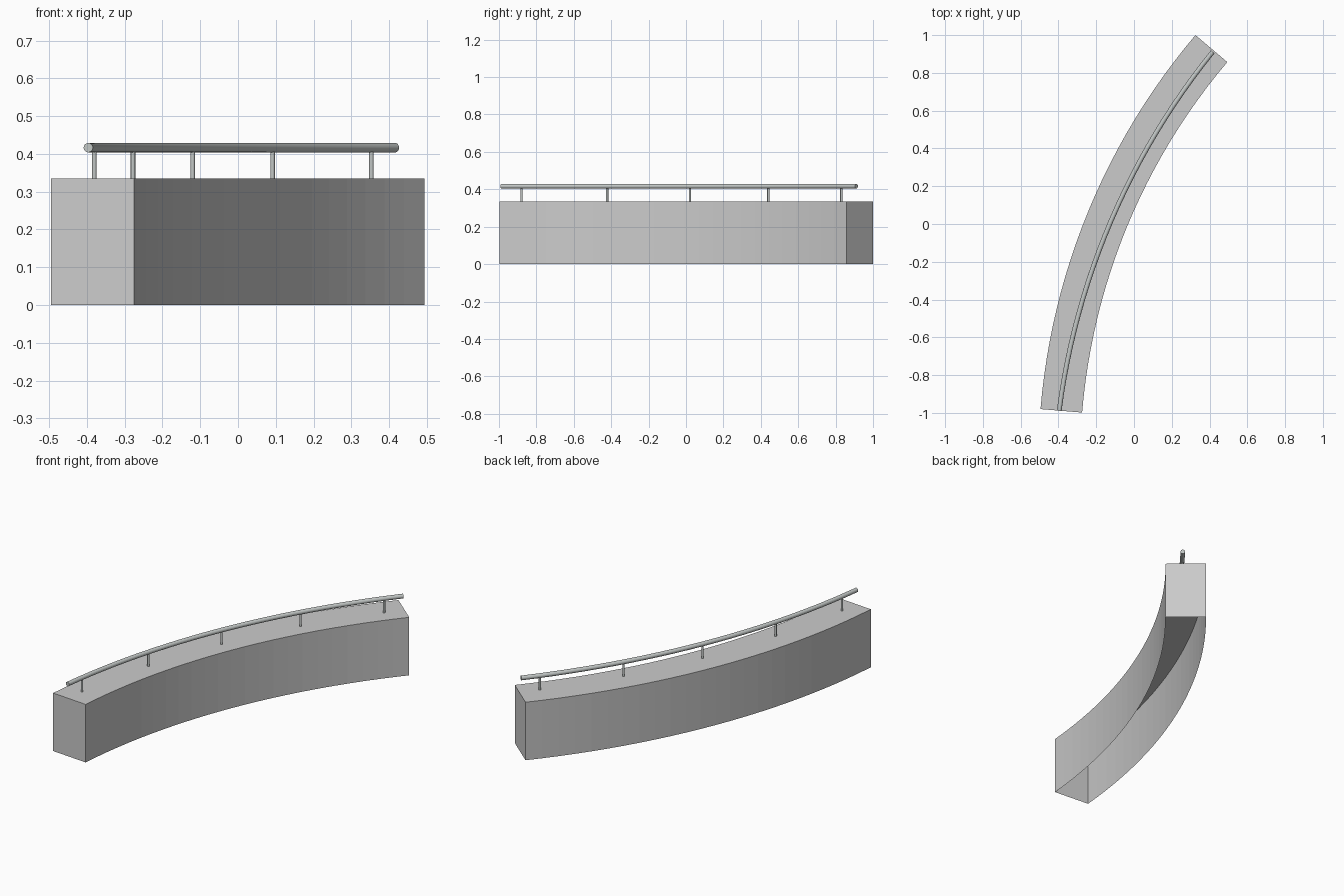
import bpy, bmesh, math
from mathutils import Vector

if "Cube" in bpy.data.objects:
    bpy.data.objects.remove(bpy.data.objects["Cube"])


def material(name, rgb):
    m = bpy.data.materials.new(name)
    m.diffuse_color = (*rgb, 1)
    m.use_nodes = True
    m.node_tree.nodes["Principled BSDF"].inputs["Base Color"].default_value = m.diffuse_color
    return m


stone = material("pale grey", (0.6, 0.6, 0.6))
metal = material("rail grey", (0.54, 0.57, 0.56))


def arc(cx, cy, r, deg, z):
    a = math.radians(deg)
    return Vector((cx + r * math.cos(a), cy + r * math.sin(a), z))


def finish(name, bm, mat):
    me = bpy.data.meshes.new(name)
    bm.to_mesh(me)
    bm.free()
    me.materials.append(mat)
    ob = bpy.data.objects.new(name, me)
    bpy.context.collection.objects.link(ob)
    return ob


def smooth(ob):
    bpy.ops.object.select_all(action='DESELECT')
    ob.select_set(True)
    bpy.context.view_layer.objects.active = ob
    bpy.ops.object.shade_smooth_by_angle(angle=math.radians(40))


# curved wall: thin shell with top, sides and ends, open underneath
H = 0.335
R_OUT, R_IN = 3.515, 3.294
N = 24
bm = bmesh.new()
rows = []
for i in range(N + 1):
    d = 175.25 + (139.75 - 175.25) * i / N
    rows.append([bm.verts.new(arc(3.008, -1.271, r, d, z))
                 for r, z in ((R_OUT, 0), (R_OUT, H), (R_IN, H), (R_IN, 0))])
for a, b in zip(rows, rows[1:]):
    for k in range(3):
        bm.faces.new((a[k], b[k], b[k + 1], a[k + 1]))
bm.faces.new(rows[0])
bm.faces.new(rows[-1][::-1])
bmesh.ops.recalc_face_normals(bm, faces=bm.faces)
# make sure the top faces up
bm.normal_update()
top = next(f for f in bm.faces if all(v.co.z > H - 0.01 for v in f.verts))
if top.normal.z < 0:
    bmesh.ops.reverse_faces(bm, faces=bm.faces)
finish("curved_wall", bm, stone)

# handrail: round tube swept along its own arc
RC = (3.380, -1.480, 3.808)
A0, A1 = 172.6, 141.1
RZ, RR, SIDES = 0.4165, 0.0125, 16
bm = bmesh.new()
rings = []
for i in range(N + 1):
    d = A0 + (A1 - A0) * i / N
    ring = []
    for s in range(SIDES):
        t = math.tau * s / SIDES
        ring.append(bm.verts.new(arc(RC[0], RC[1], RC[2] + RR * math.cos(t), d,
                                     RZ + RR * math.sin(t))))
    rings.append(ring)
for a, b in zip(rings, rings[1:]):
    for s in range(SIDES):
        t = (s + 1) % SIDES
        bm.faces.new((a[s], a[t], b[t], b[s]))
bm.faces.new(rings[0])
bm.faces.new(rings[-1][::-1])
bmesh.ops.recalc_face_normals(bm, faces=bm.faces)
smooth(finish("handrail", bm, metal))

# five posts under the rail
for i in range(5):
    p = arc(*RC, 170.93 - 7.07 * i, (H + RZ) / 2)
    bpy.ops.mesh.primitive_cylinder_add(vertices=12, radius=0.006,
                                        depth=RZ - H, location=p)
    post = bpy.context.object
    post.name = f"rail_post_{i + 1}"
    post.data.materials.append(metal)
    smooth(post)
